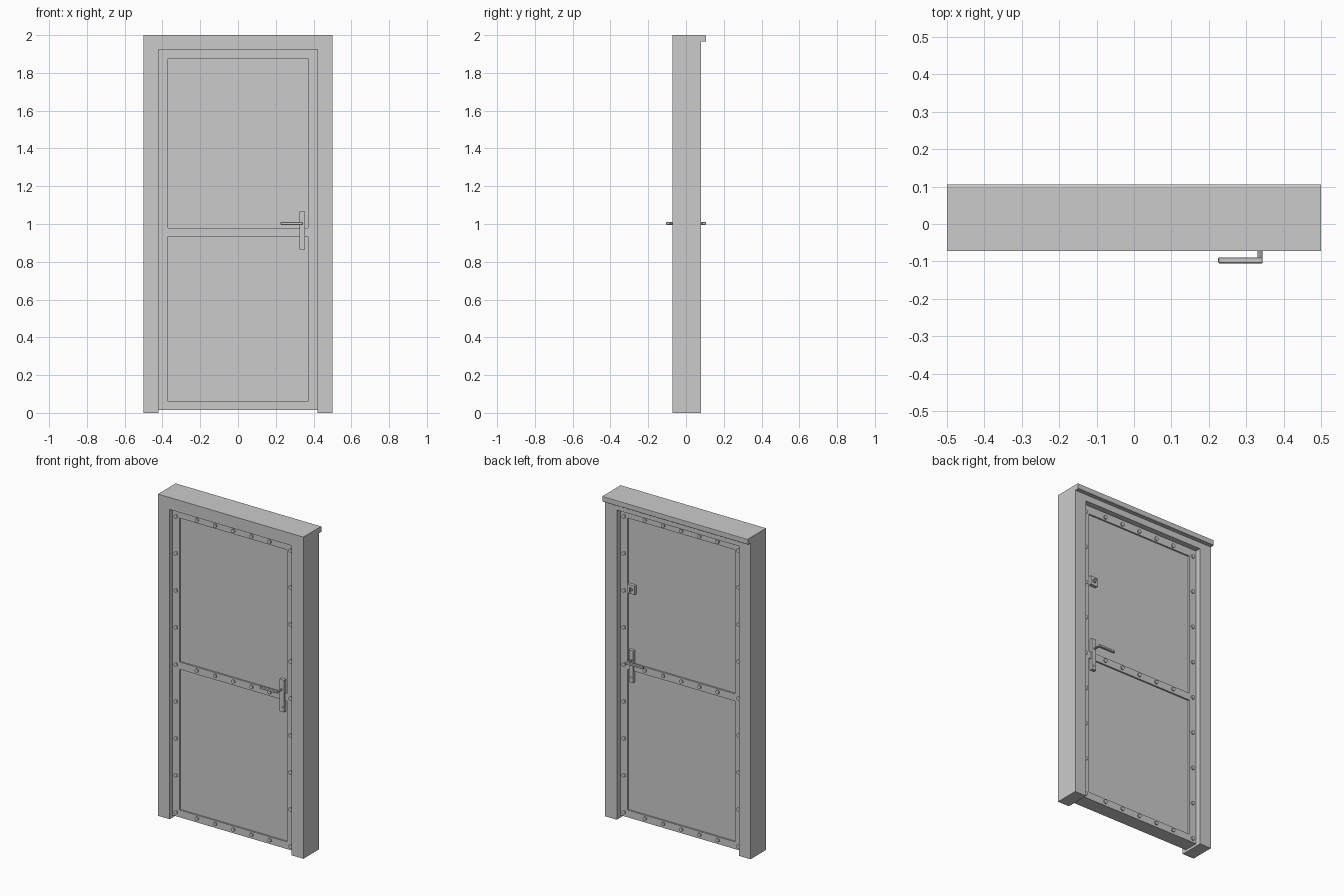
import bpy, bmesh, math
from mathutils import Matrix, Vector

if "Cube" in bpy.data.objects:
    bpy.data.objects.remove(bpy.data.objects["Cube"])


def finish(name, bm):
    bmesh.ops.recalc_face_normals(bm, faces=bm.faces[:])
    me = bpy.data.meshes.new(name)
    bm.to_mesh(me)
    bm.free()
    ob = bpy.data.objects.new(name, me)
    bpy.context.collection.objects.link(ob)
    return ob


def extrude(bm, faces, vec):
    res = bmesh.ops.extrude_face_region(bm, geom=faces)
    verts = [g for g in res["geom"] if isinstance(g, bmesh.types.BMVert)]
    bmesh.ops.translate(bm, verts=verts, vec=vec)


def lattice(name, xs, zs, holes, y0, y1):
    """One solid slab made from grid cells, leaving the listed cells open."""
    bm = bmesh.new()
    v = [[bm.verts.new((x, y0, z)) for z in zs] for x in xs]
    for i in range(len(xs) - 1):
        for k in range(len(zs) - 1):
            if (i, k) not in holes:
                bm.faces.new((v[i][k], v[i + 1][k], v[i + 1][k + 1], v[i][k + 1]))
    loose = [q for q in bm.verts if not q.link_faces]
    bmesh.ops.delete(bm, geom=loose, context='VERTS')
    extrude(bm, bm.faces[:], (0, y1 - y0, 0))
    return finish(name, bm)


def box(bm, lo, hi):
    lo, hi = Vector(lo), Vector(hi)
    m = Matrix.Translation((lo + hi) / 2) @ Matrix.Diagonal((*(hi - lo), 1))
    bmesh.ops.create_cube(bm, size=1, matrix=m)


def disc(bm, x, z, y0, y1, r, sides=12):
    """Cylinder along y."""
    m = Matrix.Translation((x, (y0 + y1) / 2, z)) @ Matrix.Rotation(math.pi / 2, 4, 'X')
    bmesh.ops.create_cone(bm, cap_ends=True, segments=sides, radius1=r, radius2=r,
                          depth=abs(y1 - y0), matrix=m)


# Door surround: two jambs and a header
lattice("door_frame", [-.5, -.42, .42, .5], [0, 1.925, 2], {(1, 0)}, -.072, .08)

# Drip lip along the top of the back
bm = bmesh.new()
prof = [(.08, 1.965), (.103, 1.965), (.105, 1.967), (.105, 1.998), (.1, 2), (.08, 2)]
f = bm.faces.new([bm.verts.new((-.5, y, z)) for y, z in prof])
extrude(bm, [f], (1, 0, 0))
finish("header_lip", bm)

# Door leaf: raised border straps around two sunk panels
lattice("door_straps", [-.42, -.37, .37, .42], [.015, .06, .935, .98, 1.875, 1.925],
        {(1, 1), (1, 3)}, -.045, .045)
bm = bmesh.new()
box(bm, (-.4, -.035, .03), (.4, .035, 1.91))
finish("door_panel", bm)

# Rivet positions on stiles and rails
spots = [(sx * .395, .04 + .23 * i) for sx in (-1, 1) for i in range(9)]
spots += [(.125 * i, z) for z in (.04, .96, 1.895) for i in range(-2, 3)]

for side, label in ((-1, "front"), (1, "back")):
    # Rivets
    bm = bmesh.new()
    for x, z in spots:
        disc(bm, x, z, side * .042, side * .052, .012)
    finish(label + "_rivets", bm)

    # Handle backplate with key cylinder
    bm = bmesh.new()
    box(bm, (.325, min(side * .03, side * .055), .865),
        (.355, max(side * .03, side * .055), 1.065))
    disc(bm, .34, .893, side * .05, side * .058, .008)
    finish(label + "_handle_plate", bm)

    # Lever: neck and grip
    bm = bmesh.new()
    disc(bm, .337, 1.003, side * .05, side * .09, .007, 8)
    finish(label + "_handle_neck", bm)
    bm = bmesh.new()
    box(bm, (.225, min(side * .089, side * .105), .996),
        (.344, max(side * .089, side * .105), 1.01))
    grip = finish(label + "_handle_lever", bm)
    bev = grip.modifiers.new("soft_edges", 'BEVEL')
    bev.width = .002
    bev.segments = 1

# Inside lock case with thumb turn
bm = bmesh.new()
box(bm, (.315, .03, 1.415), (.365, .055, 1.47))
disc(bm, .34, 1.443, .05, .061, .012)
box(bm, (.337, .06, 1.43), (.343, .072, 1.456))
finish("back_lock", bm)
